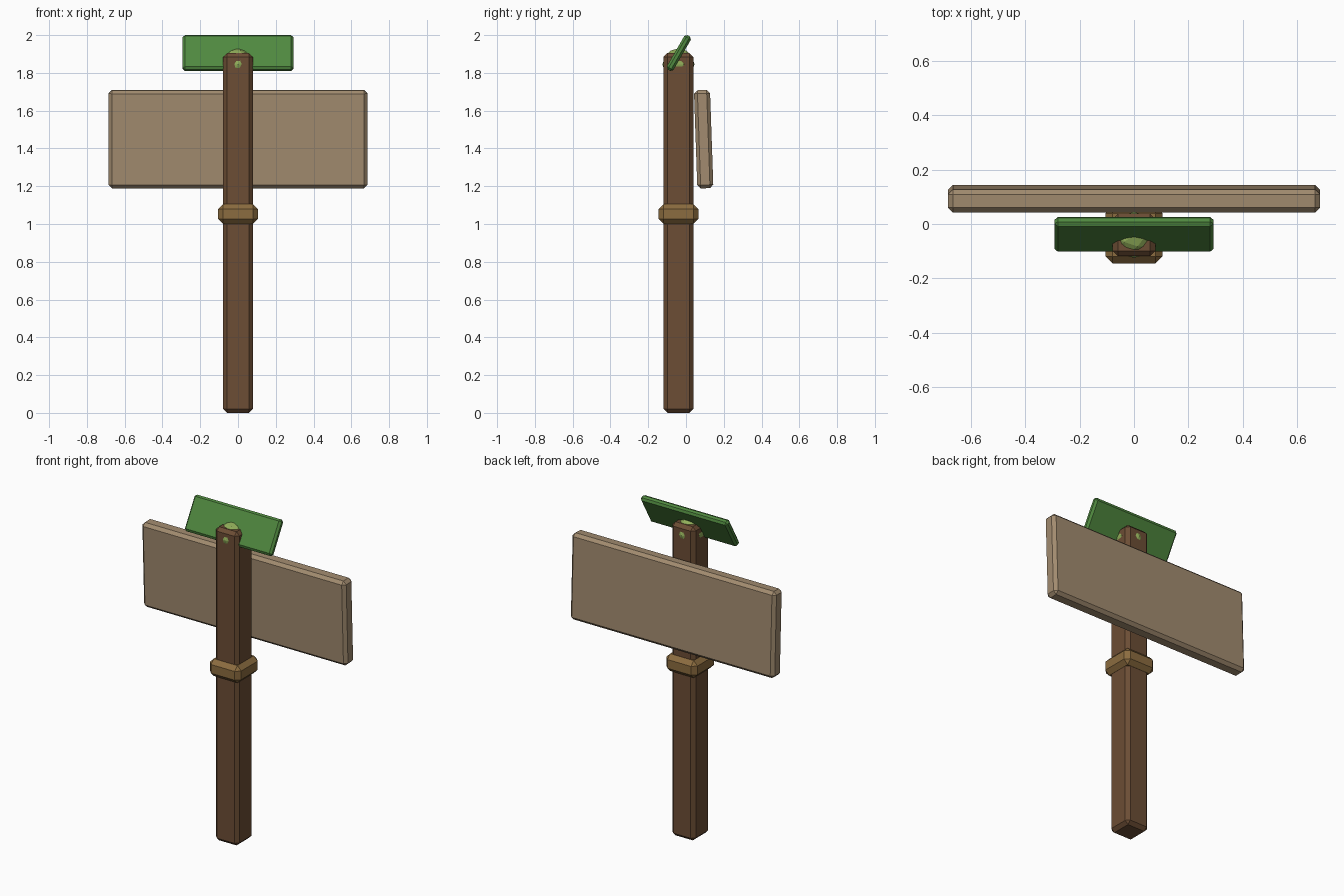
import bpy, bmesh, math
from mathutils import Matrix

if "Cube" in bpy.data.objects:
    bpy.data.objects.remove(bpy.data.objects["Cube"])


def material(name, rgb):
    m = bpy.data.materials.new(name)
    m.diffuse_color = (*rgb, 1)
    m.use_nodes = True
    m.node_tree.nodes["Principled BSDF"].inputs["Base Color"].default_value = m.diffuse_color
    return m


def add_object(name, bm, mat, loc, tilt=0):
    me = bpy.data.meshes.new(name)
    bm.to_mesh(me)
    bm.free()
    me.materials.append(mat)
    ob = bpy.data.objects.new(name, me)
    ob.location = loc
    ob.rotation_euler.x = math.radians(tilt)
    bpy.context.collection.objects.link(ob)
    return ob


def chamfered_box(name, size, loc, bevel, mat, tilt=0):
    bm = bmesh.new()
    bmesh.ops.create_cube(bm, size=1, matrix=Matrix.Diagonal((*size, 1)))
    bmesh.ops.bevel(bm, geom=bm.edges[:], offset=bevel, segments=1,
                    affect='EDGES', profile=0.5)
    return add_object(name, bm, mat, loc, tilt)


dark_wood = material("dark_wood", (0.15, 0.075, 0.035))
band_wood = material("band_wood", (0.26, 0.15, 0.05))
pale_wood = material("pale_wood", (0.36, 0.26, 0.16))
green = material("green", (0.08, 0.25, 0.05))
lime = material("lime", (0.28, 0.42, 0.10))

# Upright post and the band around it
chamfered_box("post", (0.157, 0.157, 1.905), (0, -0.04, 0.9525), 0.02, dark_wood)
chamfered_box("post_band", (0.21, 0.21, 0.105), (0, -0.04, 1.053), 0.026, band_wood)

# Large board behind the post, leaning slightly
chamfered_box("sign_board", (1.37, 0.085, 0.52), (0, 0.0935, 1.449), 0.018, pale_wood, 2)

# Small tilted panel through the post top
chamfered_box("top_panel", (0.585, 0.04, 0.21), (0, -0.038, 1.905), 0.012, green, -30)

# Faceted ball inside the post top, its tips poking out
bm = bmesh.new()
bmesh.ops.create_icosphere(bm, subdivisions=2, radius=0.085)
add_object("knob", bm, lime, (0, -0.04, 1.845))
